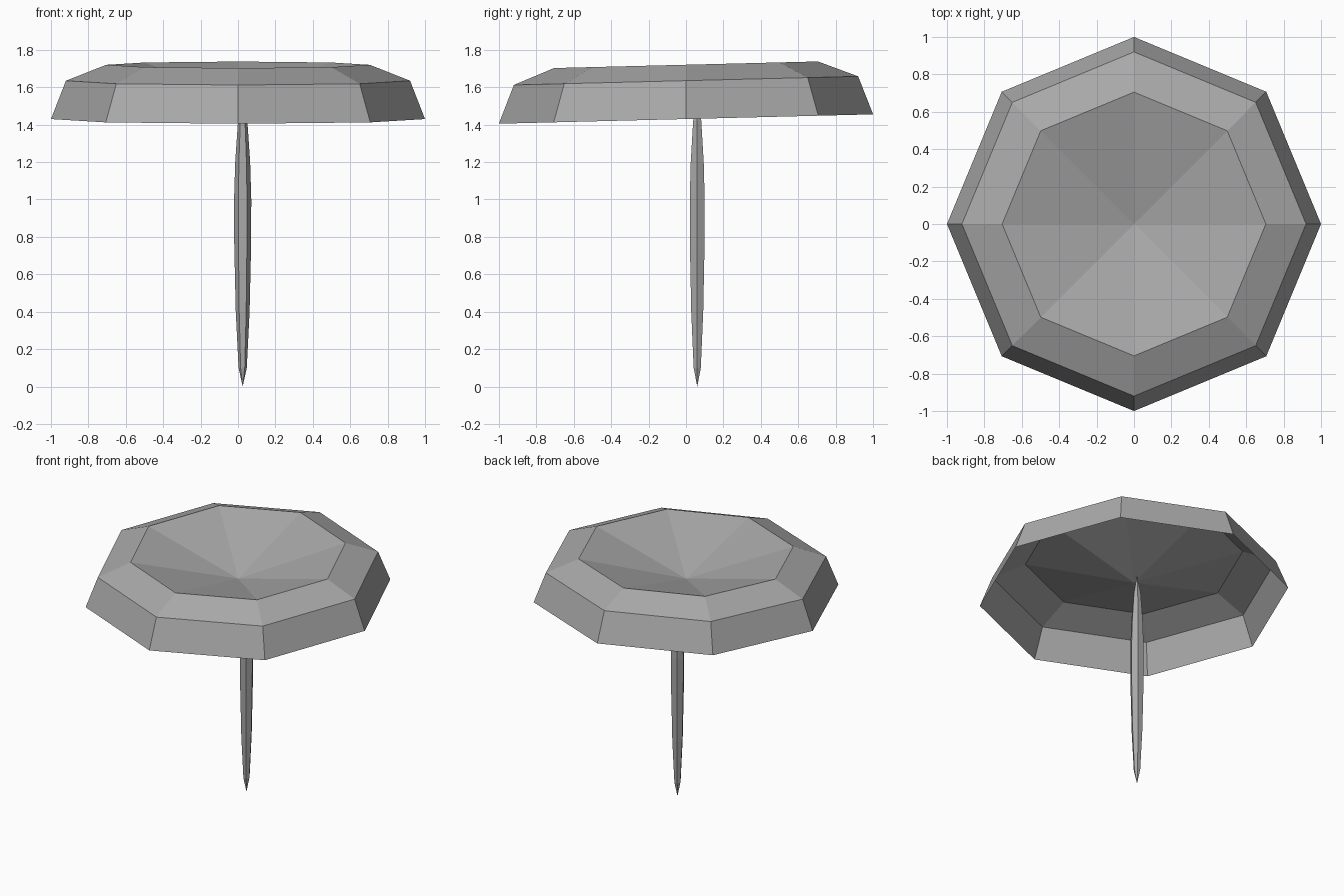
import bpy, bmesh
from math import cos, sin, tau

if "Cube" in bpy.data.objects:
    bpy.data.objects.remove(bpy.data.objects["Cube"], do_unlink=True)

grey = bpy.data.materials.new("mid_grey")
grey.use_nodes = True
colour = (0.4, 0.4, 0.4, 1)
grey.diffuse_color = colour
grey.node_tree.nodes["Principled BSDF"].inputs["Base Color"].default_value = colour


def lathe(name, sides, profile, axis=(0, 0), tilt=0.0):
    """Turn (radius, z) points, listed from bottom to top, around an axis; radius 0 is a tip."""
    bm = bmesh.new()
    rings = []
    for r, z in profile:
        angles = [tau * i / sides for i in range(sides if r else 1)]
        rings.append([bm.verts.new((axis[0] + r * cos(a), axis[1] + r * sin(a),
                                    z + tilt * r * sin(a))) for a in angles])
    for low, high in zip(rings, rings[1:]):
        for i in range(sides):
            j = (i + 1) % sides
            corners = [low[i % len(low)], low[j % len(low)],
                       high[j % len(high)], high[i % len(high)]]
            bm.faces.new(list(dict.fromkeys(corners)))
    mesh = bpy.data.meshes.new(name)
    bm.to_mesh(mesh)
    bm.free()
    mesh.materials.append(grey)
    obj = bpy.data.objects.new(name, mesh)
    bpy.context.collection.objects.link(obj)
    return obj


# Thin, slightly tilted octagonal cap, open below and dished on top
lathe("cap", 8, [(1, 1.43), (0.92, 1.635), (0.705, 1.72), (0, 1.535)], tilt=0.025)

# Slender six-sided stem, pointed at the foot
lathe("stem", 6, [(0, 0), (0.022, 0.1), (0.037, 0.4), (0.045, 0.75), (0.046, 1.0),
                  (0.04, 1.2), (0.025, 1.42), (0, 1.55)], axis=(0.025, 0.06))
